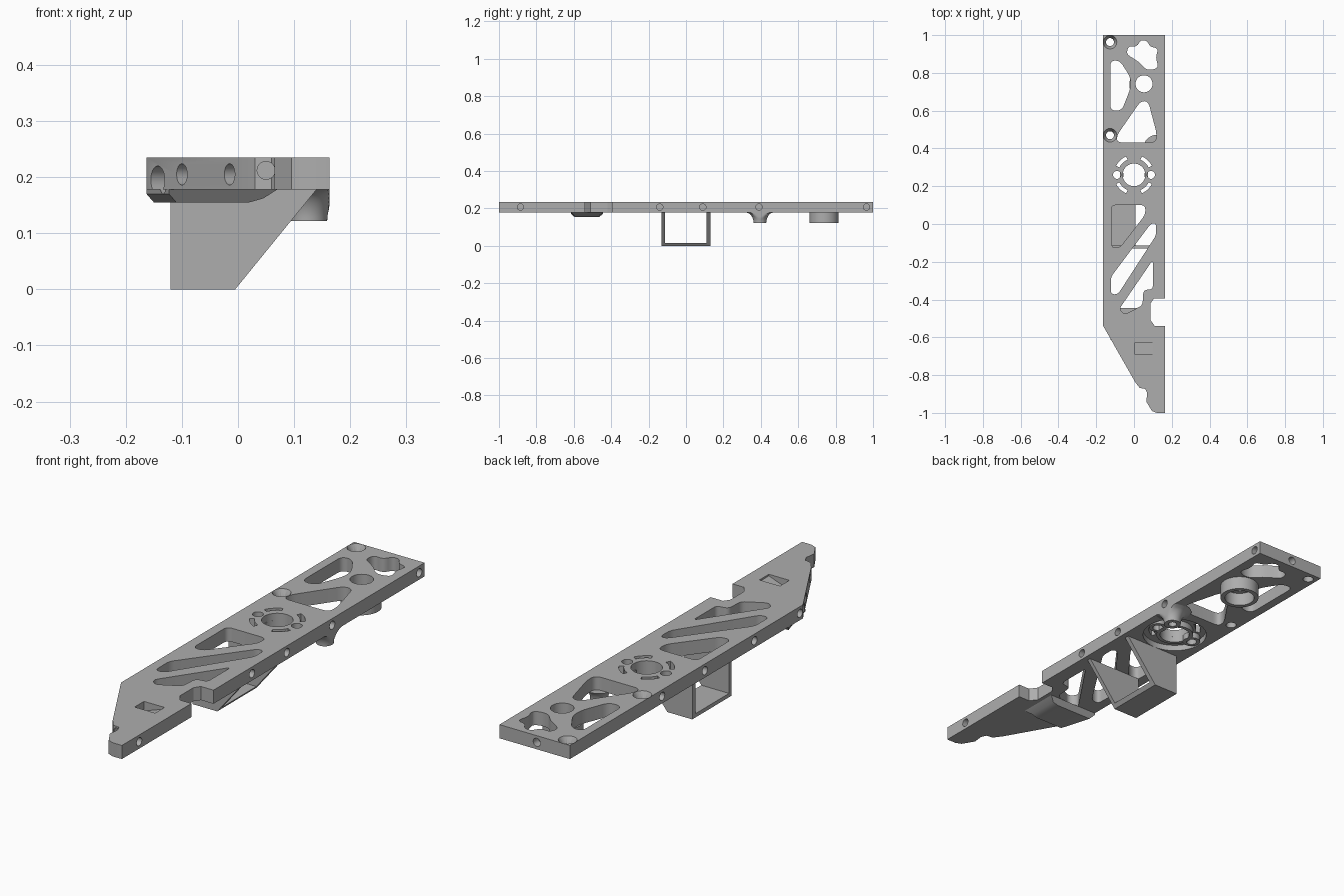
import bpy, bmesh, math
from mathutils import Vector, Matrix

cube = bpy.data.objects.get("Cube")
if cube:
    bpy.data.objects.remove(cube)

grey = bpy.data.materials.new("machined_grey")
grey.use_nodes = True
grey.diffuse_color = (0.42, 0.42, 0.42, 1)
grey.node_tree.nodes["Principled BSDF"].inputs["Base Color"].default_value = (0.42, 0.42, 0.42, 1)

BOTTOM, TOP, HALF = 0.178, 0.235, 0.163


def make(name, bm):
    bmesh.ops.recalc_face_normals(bm, faces=bm.faces)
    mesh = bpy.data.meshes.new(name)
    bm.to_mesh(mesh)
    bm.free()
    mesh.materials.append(grey)
    ob = bpy.data.objects.new(name, mesh)
    bpy.context.collection.objects.link(ob)
    return ob


def rounded(points, r, steps=5):
    """Round every corner of a closed outline."""
    out = []
    for i, p in enumerate(points):
        p, a, b = (Vector(q) for q in (p, points[i - 1], points[(i + 1) % len(points)]))
        s = p + (a - p).normalized() * min(r, (a - p).length * 0.48)
        e = p + (b - p).normalized() * min(r, (b - p).length * 0.48)
        for k in range(steps + 1):
            t = k / steps
            out.append(s * (1 - t) ** 2 + p * 2 * t * (1 - t) + e * t * t)
    return out


def prism(name, points, lo, hi, axis="z"):
    """Extrude an outline along z (points x, y) or along y (points x, z)."""
    place = (lambda p, d: (p[0], p[1], d)) if axis == "z" else (lambda p, d: (p[0], d, p[1]))
    bm = bmesh.new()
    face = bm.faces.new([bm.verts.new(place(p, lo)) for p in points])
    moved = bmesh.ops.extrude_face_region(bm, geom=[face])["geom"]
    shift = Vector(place((0, 0), hi - lo))
    bmesh.ops.translate(bm, vec=shift, verts=[v for v in moved if isinstance(v, bmesh.types.BMVert)])
    return make(name, bm)


def rod(name, center, r, depth, direction=(0, 0, 1), r2=None, sides=32):
    bm = bmesh.new()
    turn = Vector(direction).to_track_quat("Z", "Y").to_matrix().to_4x4()
    bmesh.ops.create_cone(bm, cap_ends=True, segments=sides, radius1=r, radius2=r if r2 is None else r2,
                          depth=depth, matrix=Matrix.Translation(center) @ turn)
    return make(name, bm)


def cut(ob, cutter):
    cutter.hide_render = True
    mod = ob.modifiers.new("cut", "BOOLEAN")
    mod.operation, mod.solver, mod.object = "DIFFERENCE", "EXACT", cutter
    bpy.context.view_layer.objects.active = ob
    bpy.ops.object.modifier_apply(modifier=mod.name)
    bpy.data.objects.remove(cutter)


def ring(name, x, y, outer, inner, lo, hi):
    ob = rod(name, (x, y, (lo + hi) / 2), outer, hi - lo, sides=48)
    cut(ob, rod("bore", (x, y, (lo + hi) / 2), inner, 1, sides=48))
    return ob


# Main plate with tapered nose and side notch
notch = rounded([(0.09, -0.395), (0.085, -0.54)], 0.02)
outline = [(-HALF, 1), (-HALF, -0.54), (0.005, -0.835), (0.03, -0.868), (0.06, -0.873), (0.07, -0.895),
           (0.065, -0.94), (0.095, -0.99), (0.12, -1), (HALF, -1), (HALF, -0.54), (0.11, -0.54),
           (0.088, -0.51), (0.088, -0.42), (0.105, -0.395), (HALF, -0.395), (HALF, 1)]
plate = prism("plate", outline, BOTTOM, TOP)

# Lightening windows
windows = [
    ([(-0.125, 0.865), (-0.075, 0.865), (-0.018, 0.775), (-0.018, 0.72), (-0.065, 0.6), (-0.125, 0.6)], 0.03),
    ([(0.035, 0.65), (0.075, 0.65), (0.12, 0.48), (0.115, 0.432), (-0.09, 0.432), (-0.09, 0.47)], 0.03),
    ([(-0.12, 0.1), (0.06, 0.1), (0.06, 0.05), (-0.075, -0.125), (-0.12, -0.125)], 0.025),
    ([(0.09, 0.003), (0.117, 0.003), (0.117, -0.06), (-0.085, -0.372), (-0.122, -0.372), (-0.122, -0.28)], 0.02),
    ([(0.1, -0.19), (0.1, -0.345), (0.05, -0.35), (0.045, -0.43), (-0.05, -0.48), (-0.078, -0.45)], 0.02),
    ([(-0.04, 0.9), (-0.03, 0.942), (0.015, 0.938), (0.035, 0.975), (0.07, 0.97), (0.085, 0.938),
      (0.128, 0.93), (0.115, 0.88), (0.13, 0.83), (0.095, 0.815), (0.06, 0.82), (0.03, 0.855)], 0.02),
]
for pts, r in windows:
    cut(plate, prism("window", rounded(pts, r), 0, 1))

# Underside recess, centre bore, ear holes and arc slots
CY = 0.26
cut(plate, rod("recess", (0, CY, BOTTOM), 0.13, 0.05, sides=48))
for x, y, r in [(0, CY, 0.06), (0.09, CY, 0.021), (-0.09, CY, 0.021), (0.053, 0.742, 0.045),
                (-0.127, 0.963, 0.021), (-0.127, 0.47, 0.021)]:
    cut(plate, rod("bore", (x, y, 0.2), r, 0.4, sides=40))
for mid in (47, 133, 227, 313):
    arc = [math.radians(mid + d) for d in range(-20, 21, 8)]
    pts = [(0.106 * math.cos(a), CY + 0.106 * math.sin(a)) for a in arc]
    pts += [(0.087 * math.cos(a), CY + 0.087 * math.sin(a)) for a in reversed(arc)]
    cut(plate, prism("slot", pts, 0, 1))

# Countersinks
for y in (0.963, 0.47):
    cut(plate, rod("countersink", (-0.127, y, TOP - 0.014), 0.021, 0.032, r2=0.037))

# Screw holes in the edges
Z = 0.207
for y in (-0.885, -0.14, 0.09, 0.39, 0.965):
    cut(plate, rod("screw_hole", (HALF, y, Z), 0.017, 0.07, (1, 0, 0), sides=20))
for y in (-0.52, -0.22, 0.108, 0.39):
    cut(plate, rod("screw_hole", (-HALF, y, Z), 0.017, 0.07, (1, 0, 0), sides=20))
cut(plate, rod("screw_hole", (-0.01, 1, Z), 0.017, 0.07, (0, 1, 0), sides=20))
cut(plate, rod("screw_hole", (0.05, -0.87, 0.212), 0.016, 0.08, (0, 1, 0), sides=20))
for x in (-0.1, -0.015):
    y = -0.54 - (x + HALF) * 1.756
    cut(plate, rod("screw_hole", (x, y, 0.205), 0.019, 0.08, (0.87, 0.5, 0), sides=24))

# Ramped pocket on the nose
cut(plate, prism("ramp", [(0.005, 0.25), (0.005, 0.195), (0.1, 0.228), (0.1, 0.25)], -0.69, -0.628, "y"))

# Rings left standing in the recess
bore_ring = ring("bore_ring", 0, CY, 0.075, 0.06, BOTTOM, 0.205)
ears = [ring("ear_ring", s * 0.09, CY, 0.035, 0.021, BOTTOM, 0.205) for s in (-1, 1)]

# Round collar under the rear hole
collar = ring("collar", 0.053, 0.738, 0.078, 0.06, 0.122, BOTTOM + 0.002)

# Flared foot, flush with the side of the plate
bm = bmesh.new()
loops = []
for k in range(9):
    t = k / 8
    r = 0.034 + 0.044 * (1 - math.sqrt(1 - t * t))
    angles = [2 * math.pi * i / 40 for i in range(40)]
    loops.append([bm.verts.new((min(0.125 + r * math.cos(a), HALF), 0.395 + r * math.sin(a),
                                0.122 + 0.058 * t)) for a in angles])
for a, b in zip(loops, loops[1:]):
    for i in range(40):
        j = (i + 1) % 40
        bm.faces.new((a[i], a[j], b[j], b[i]))
bm.faces.new(loops[0])
bm.faces.new(loops[-1])
foot = make("flared_foot", bm)
cut(foot, rod("foot_hole", (0.125, 0.395, 0.12), 0.017, 0.08, sides=20))

# Open bracket: square tube across the plate with a sloped end
bracket = prism("bracket", [(-0.12, 0), (-0.005, 0), (0.14, BOTTOM), (-0.12, BOTTOM)], -0.13, 0.13, "y")
cut(bracket, prism("bracket_opening", [(-1, 0.016), (1, 0.016), (1, 1), (-1, 1)], -0.113, 0.11, "y"))

# Chamfered rib under the corner of the taper
rib = prism("rib", [(-HALF, BOTTOM), (-HALF, 0.17), (-0.15, 0.155), (0.02, 0.155), (0.045, 0.162),
                    (0.07, BOTTOM)], -0.615, -0.445, "y")
for v in rib.data.vertices:
    if v.co.z < 0.165:
        v.co.y += 0.018 if v.co.y < -0.5 else -0.018
    if v.co.y < -0.55 and v.co.x < -0.14:
        v.co.x += 0.04
for ob in (plate, rib):
    cut(ob, rod("corner_hole", (-0.143, -0.575, 0.195), 0.025, 0.06, (0.87, 0.5, 0), sides=24))

# Smooth curved walls, keep sharp edges
for ob in [plate, bore_ring, *ears, collar, foot, bracket, rib]:
    bpy.ops.object.select_all(action="DESELECT")
    ob.select_set(True)
    bpy.context.view_layer.objects.active = ob
    bpy.ops.object.shade_smooth_by_angle(angle=math.radians(30))
